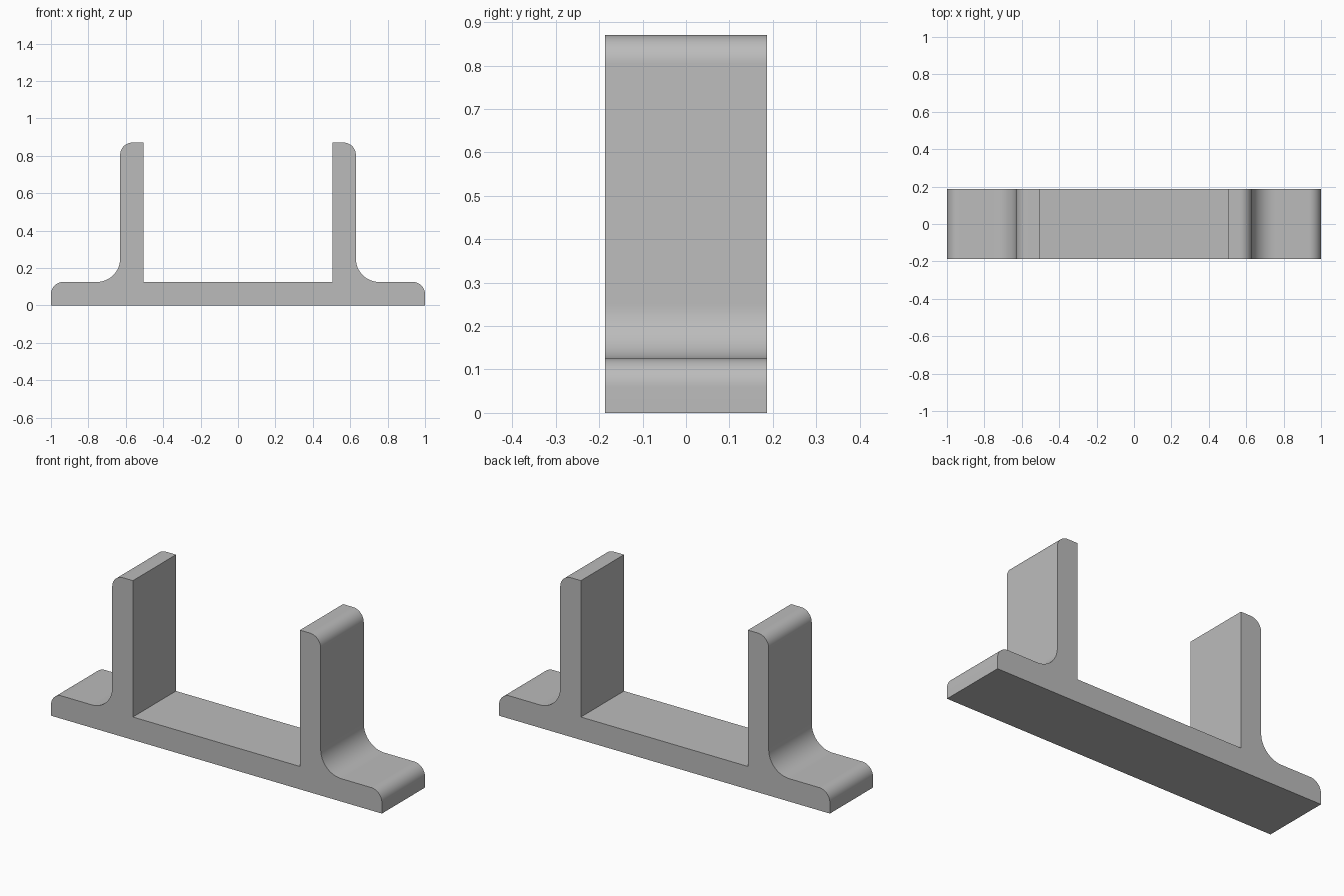
import bpy
import bmesh
from math import cos, sin, pi, radians

cube = bpy.data.objects.get("Cube")
if cube:
    bpy.data.objects.remove(cube, do_unlink=True)

HALF_LENGTH, HALF_DEPTH = 1.0, 0.186
BASE, HEIGHT = 0.125, 0.87
INNER, OUTER = 0.505, 0.63
ROUND, FILLET = 0.065, 0.125
STEPS = 12


def arc(cx, cz, radius, start, end):
    """Points on a circular arc, angles in quarter turns."""
    return [(cx + radius * cos(a), cz + radius * sin(a))
            for a in (pi / 2 * (start + (end - start) * i / STEPS)
                      for i in range(STEPS + 1))]


# Right half of the bracket profile, from the bottom corner to the inner wall
half = [(HALF_LENGTH, 0)]
half += arc(HALF_LENGTH - ROUND, BASE - ROUND, ROUND, 0, 1)        # foot end
half += arc(OUTER + FILLET, BASE + FILLET, FILLET, 3, 2)           # wall root
half += arc(OUTER - ROUND, HEIGHT - ROUND, ROUND, 0, 1)            # wall top
half += [(INNER, HEIGHT), (INNER, BASE)]
profile = half + [(-x, z) for x, z in reversed(half)]

# Extrude the profile through the depth
bm = bmesh.new()
face = bm.faces.new([bm.verts.new((x, -HALF_DEPTH, z)) for x, z in profile])
result = bmesh.ops.extrude_face_region(bm, geom=[face], use_keep_orig=True)
moved = [v for v in result["geom"] if isinstance(v, bmesh.types.BMVert)]
bmesh.ops.translate(bm, verts=moved, vec=(0, 2 * HALF_DEPTH, 0))
bmesh.ops.recalc_face_normals(bm, faces=bm.faces)
mesh = bpy.data.meshes.new("channel_bracket")
bm.to_mesh(mesh)
bm.free()

# Plain grey finish
grey = bpy.data.materials.new("plain_grey")
grey.use_nodes = True
color = (0.5, 0.5, 0.5, 1)
grey.diffuse_color = color
grey.node_tree.nodes["Principled BSDF"].inputs["Base Color"].default_value = color
mesh.materials.append(grey)

bracket = bpy.data.objects.new("channel_bracket", mesh)
bpy.context.collection.objects.link(bracket)
bpy.context.view_layer.objects.active = bracket
bracket.select_set(True)
bpy.ops.object.shade_smooth_by_angle(angle=radians(30))
